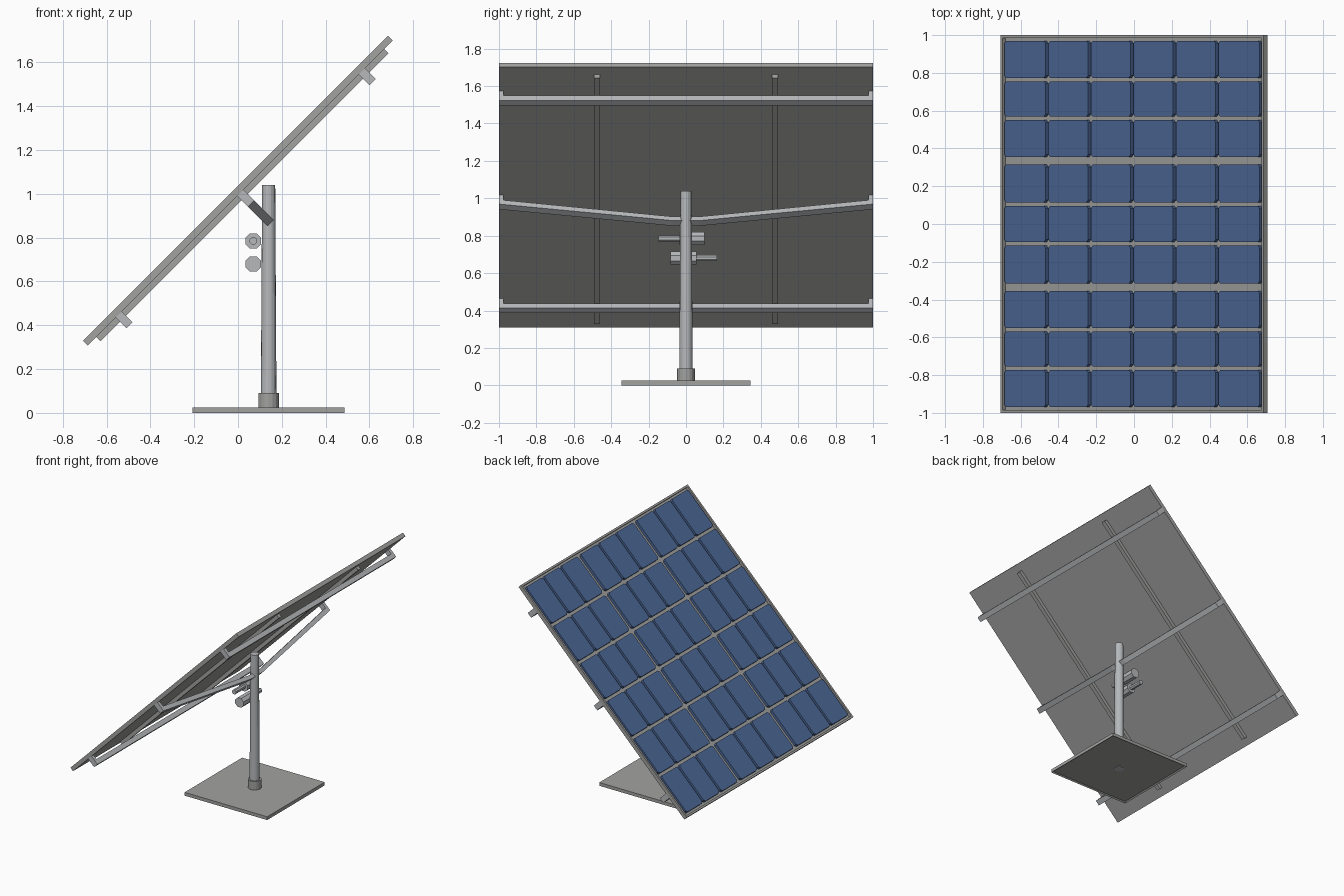
import bpy, bmesh, math
from mathutils import Matrix

if "Cube" in bpy.data.objects:
    bpy.data.objects.remove(bpy.data.objects["Cube"])


def material(name, rgb):
    m = bpy.data.materials.new(name)
    m.diffuse_color = (*rgb, 1)
    m.use_nodes = True
    m.node_tree.nodes["Principled BSDF"].inputs["Base Color"].default_value = m.diffuse_color
    return m


FRAME = material("frame_grey", (0.36, 0.36, 0.355))
STEEL = material("light_steel", (0.47, 0.485, 0.50))
BLUE = material("cell_blue", (0.073, 0.138, 0.31))

# Panel space: x runs up the slope, y across, z out of the sunny face
TILT = Matrix.Translation((0, 0, 1.015)) @ Matrix.Rotation(-math.pi / 4, 4, 'Y')


def finish(bm, name, mat, matrix=None):
    bmesh.ops.recalc_face_normals(bm, faces=bm.faces)
    me = bpy.data.meshes.new(name)
    bm.to_mesh(me)
    bm.free()
    me.materials.append(mat)
    ob = bpy.data.objects.new(name, me)
    bpy.context.collection.objects.link(ob)
    if matrix:
        ob.matrix_world = matrix
    return ob


def prism(bm, pts, offset):
    """Closed polygon pushed along an offset vector."""
    f = bm.faces.new([bm.verts.new(p) for p in pts])
    top = bmesh.ops.extrude_face_region(bm, geom=[f])["geom"]
    bmesh.ops.translate(bm, vec=offset,
                        verts=[v for v in top if isinstance(v, bmesh.types.BMVert)])


def box(bm, x0, x1, y0, y1, z0, z1):
    prism(bm, [(x0, y0, z0), (x1, y0, z0), (x1, y1, z0), (x0, y1, z0)], (0, 0, z1 - z0))


def cylinder(bm, r0, r1, length, sides, matrix):
    bmesh.ops.create_cone(bm, cap_ends=True, segments=sides, radius1=r0, radius2=r1,
                          depth=length, matrix=matrix)


# Panel tray: back sheet and raised rim
U, W, T, FLOOR = 0.985, 1.0, 0.015, -0.007
bm = bmesh.new()
box(bm, -U, U, -W, W, -T, T)
bm.faces.ensure_lookup_table()
bm.normal_update()
bmesh.ops.recalc_face_normals(bm, faces=bm.faces)
top = max(bm.faces, key=lambda f: f.calc_center_median().z)
bmesh.ops.inset_region(bm, faces=[top], thickness=0.02)
inner = bmesh.ops.extrude_face_region(bm, geom=[top])["geom"]
bmesh.ops.translate(bm, vec=(0, 0, FLOOR - T),
                    verts=[v for v in inner if isinstance(v, bmesh.types.BMVert)])
if top.is_valid:
    bmesh.ops.delete(bm, geom=[top], context='FACES_ONLY')
finish(bm, "panel_frame", FRAME, TILT)

# Solar cells: 6 rows by 9 columns in three groups, corners clipped
bm = bmesh.new()
CLIP = 0.013
pitch = 1.91 / 6
for i in range(6):
    x0 = -0.955 + i * pitch + (0.011 if i else 0)
    x1 = -0.955 + (i + 1) * pitch - (0.011 if i < 5 else 0)
    for g0, g1 in ((-0.97, -0.354), (-0.316, 0.316), (0.354, 0.97)):
        w = (g1 - g0) / 3
        for j in range(3):
            y0 = g0 + j * w + (0.009 if j else 0)
            y1 = g0 + (j + 1) * w - (0.009 if j < 2 else 0)
            c = CLIP
            prism(bm, [(x0 + c, y0, FLOOR), (x1 - c, y0, FLOOR), (x1, y0 + c, FLOOR),
                       (x1, y1 - c, FLOOR), (x1 - c, y1, FLOOR), (x0 + c, y1, FLOOR),
                       (x0, y1 - c, FLOOR), (x0, y0 + c, FLOOR)], (0, 0, T - FLOOR))
finish(bm, "solar_cells", BLUE, TILT)

# Two rails running up the back
for side, name in ((-1, "front_rail"), (1, "rear_rail")):
    bm = bmesh.new()
    y = side * 0.475
    box(bm, -0.93, 0.93, y - 0.016, y + 0.016, -0.042, -T)
    finish(bm, name, FRAME, TILT)


# Cross bars with end tabs; the middle one dips back to meet the pole
def cross_bar(name, u, dip, thick):
    low = -0.085
    right = [(0.07, low - dip), (1, low), (1, -T), (0.975, -T),
             (0.975, low + thick), (0.07, low - dip + thick)]
    outline = right + [(-y, z) for y, z in reversed(right)]
    bm = bmesh.new()
    prism(bm, [(u - 0.02, y, z) for y, z in outline], (0.04, 0, 0))
    finish(bm, name, STEEL, TILT)


cross_bar("upper_cross_bar", 0.785, 0, 0.035)
cross_bar("lower_cross_bar", -0.785, 0, 0.035)
cross_bar("middle_cross_bar", 0, 0.125, 0.03)

# Base plate with a shallow hollow underneath
PX = 0.14
bm = bmesh.new()
box(bm, PX - 0.347, PX + 0.347, -0.345, 0.345, 0, 0.025)
bmesh.ops.recalc_face_normals(bm, faces=bm.faces)
under = min(bm.faces, key=lambda f: f.calc_center_median().z)
bmesh.ops.inset_region(bm, faces=[under], thickness=0.015, depth=0)
bmesh.ops.translate(bm, vec=(0, 0, 0.008), verts=list(under.verts))
finish(bm, "base_plate", FRAME)

# Pole and its foot sleeve
bm = bmesh.new()
cylinder(bm, 0.036, 0.030, 1.035, 16, Matrix.Translation((PX, 0, 0.005 + 1.035 / 2)))
finish(bm, "pole", STEEL)
bm = bmesh.new()
cylinder(bm, 0.047, 0.047, 0.075, 16, Matrix.Translation((PX, 0, 0.0525)))
finish(bm, "pole_sleeve", FRAME)

# Two tilt motors: a drum with a thin shaft, pointing opposite ways
for name, z, d0, d1, s0, s1 in (("upper_motor", 0.785, -0.035, 0.098, -0.147, -0.035),
                                ("lower_motor", 0.680, -0.083, 0.055, 0.055, 0.165)):
    bm = bmesh.new()
    for r, a, b in ((0.038, d0, d1), (0.018, s0, s1)):
        cylinder(bm, r, r, b - a, 8,
                 Matrix.Translation((0.07, (a + b) / 2, z))
                 @ Matrix.Rotation(math.pi / 2, 4, 'X')
                 @ Matrix.Rotation(math.pi / 8, 4, 'Z'))
    finish(bm, name, STEEL)
